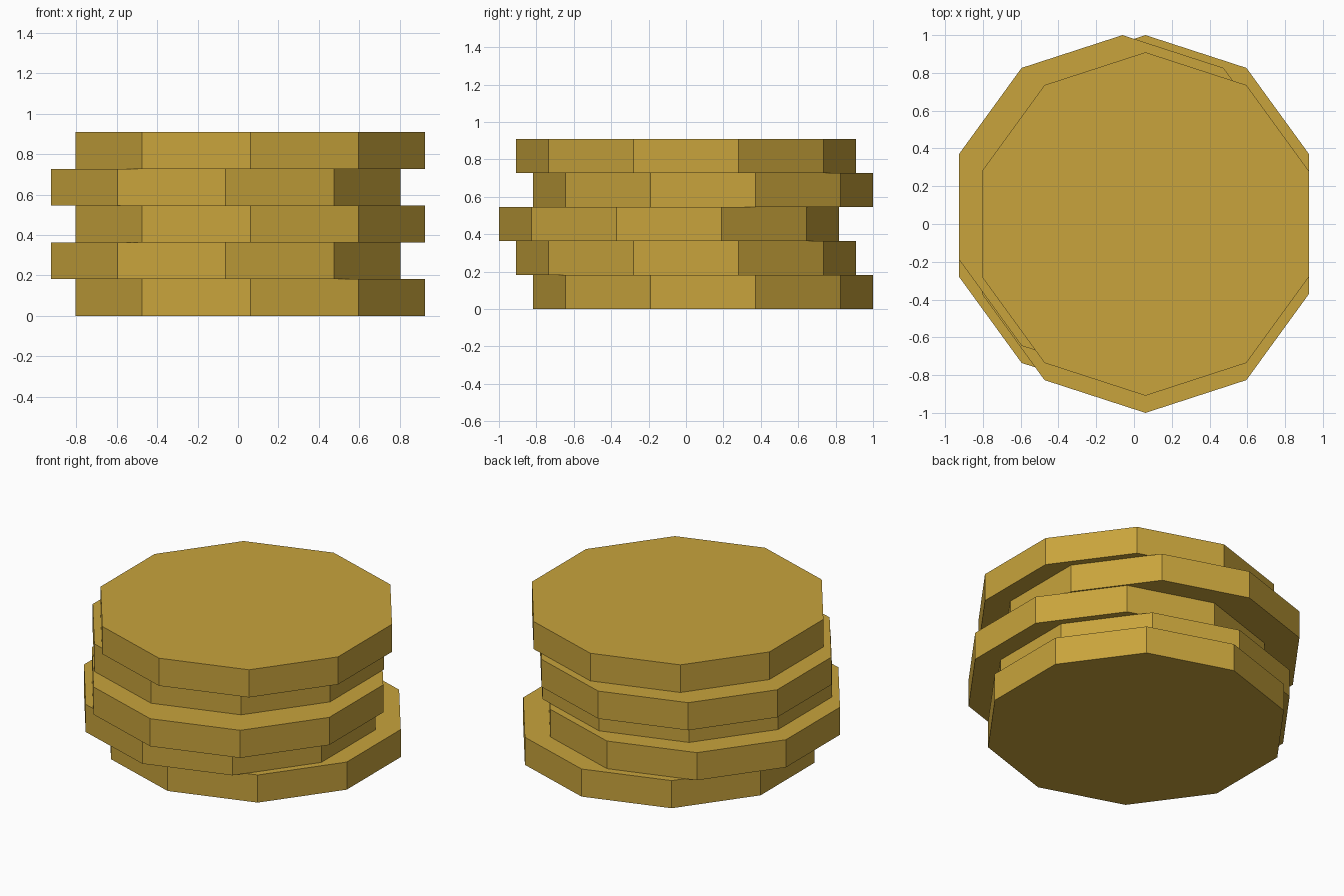
import bpy
import bmesh
from math import sin, cos, tau

if "Cube" in bpy.data.objects:
    bpy.data.objects.remove(bpy.data.objects["Cube"])

SIDES = 10
R = 1 / 1.1          # disc radius
H = 0.2 / 1.1        # disc thickness
DX, DY = 0.0606, 0.0909

gold = bpy.data.materials.new("gold")
gold.diffuse_color = (0.58, 0.37, 0.045, 1)
gold.use_nodes = True
gold.node_tree.nodes["Principled BSDF"].inputs["Base Color"].default_value = gold.diffuse_color


def coin(name, x, y, z):
    """Flat ten-sided disc with corners pointing along +y and -y."""
    bm = bmesh.new()
    ring = [bm.verts.new((R * sin(-i * tau / SIDES), R * cos(i * tau / SIDES), 0))
            for i in range(SIDES)]
    base = bm.faces.new(ring)
    ext = bmesh.ops.extrude_face_region(bm, geom=[base], use_keep_orig=True)
    top = [v for v in ext["geom"] if isinstance(v, bmesh.types.BMVert)]
    bmesh.ops.translate(bm, verts=top, vec=(0, 0, H))
    bmesh.ops.recalc_face_normals(bm, faces=bm.faces[:])
    mesh = bpy.data.meshes.new(name)
    bm.to_mesh(mesh)
    bm.free()
    mesh.materials.append(gold)
    obj = bpy.data.objects.new(name, mesh)
    obj.location = (x, y, z)
    bpy.context.collection.objects.link(obj)


# Uneven stack: x alternates right/left, y cycles back/middle/front
for i in range(5):
    coin(f"coin_{i + 1}", DX if i % 2 == 0 else -DX, DY * (1 - i % 3), i * H)
